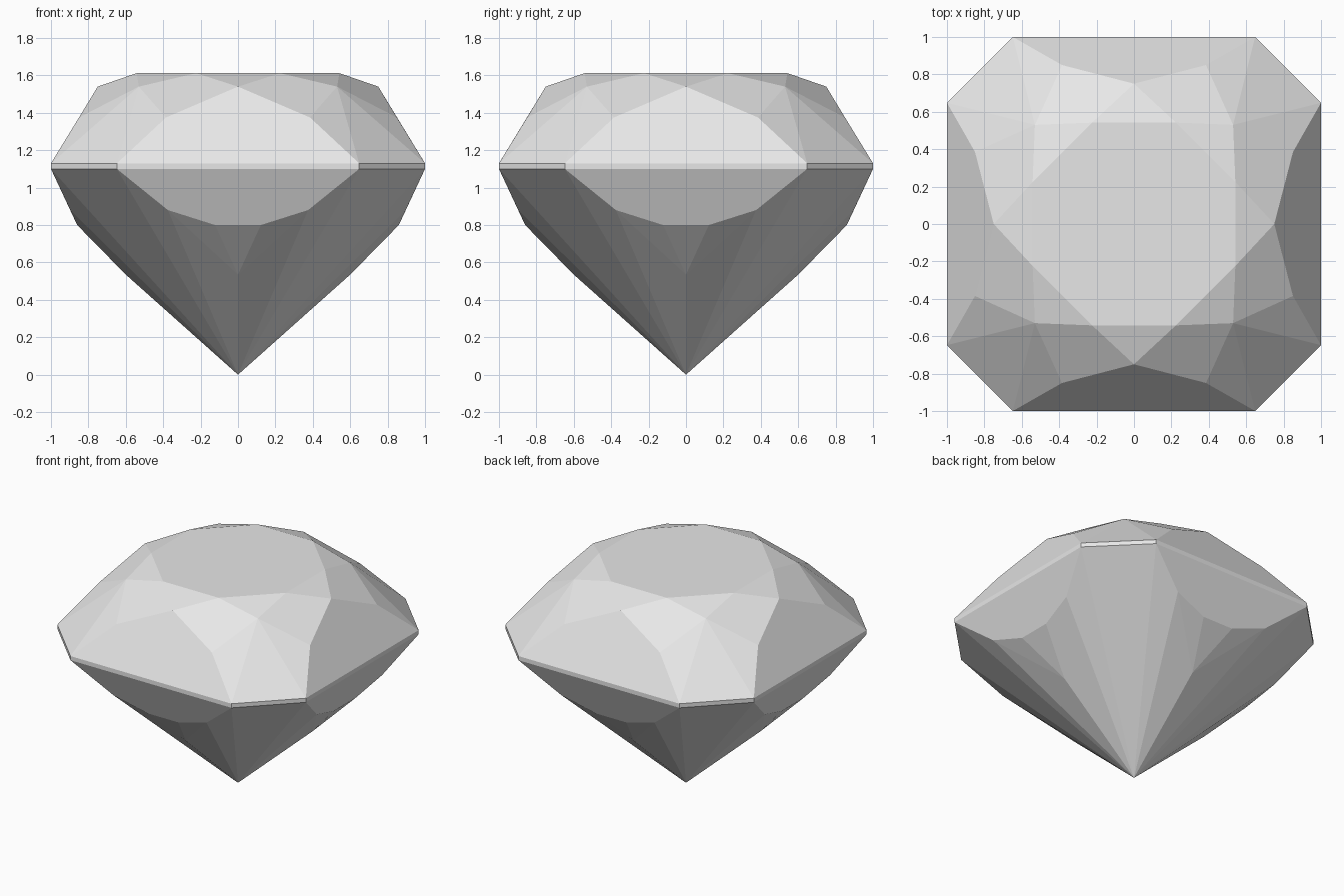
import bpy, bmesh, math

cube = bpy.data.objects.get("Cube")
if cube:
    bpy.data.objects.remove(cube, do_unlink=True)

# One plain grey for the whole stone
grey = bpy.data.materials.new("pale_grey")
grey.use_nodes = True
grey.diffuse_color = (0.8, 0.8, 0.8, 1)
grey.node_tree.nodes["Principled BSDF"].inputs["Base Color"].default_value = (0.8, 0.8, 0.8, 1)

GIRDLE_LOW, GIRDLE_HIGH = 1.10, 1.13


def eightfold(x, y, z):
    """Repeat a point over the square's mirror symmetries."""
    points = set()
    for a, b in ((x, y), (y, x)):
        for sx in (1, -1):
            for sy in (1, -1):
                points.add((a * sx + 0.0, b * sy + 0.0, z))
    return sorted(points)


def faceted_part(name, seeds, open_levels):
    """Wrap flat facets around the points and open the hidden joins."""
    bm = bmesh.new()
    for seed in seeds:
        for point in eightfold(*seed):
            bm.verts.new(point)
    bmesh.ops.convex_hull(bm, input=bm.verts)
    bmesh.ops.dissolve_limit(bm, angle_limit=math.radians(0.6),
                             verts=bm.verts, edges=bm.edges)
    caps = [f for f in bm.faces
            if any(all(abs(v.co.z - z) < 1e-4 for v in f.verts) for z in open_levels)]
    bmesh.ops.delete(bm, geom=caps, context='FACES_ONLY')
    bmesh.ops.recalc_face_normals(bm, faces=bm.faces)
    # Point the facets outward from the middle of the stone
    for f in bm.faces:
        c = f.calc_center_median()
        c.z -= 1.1
        if f.normal.dot(c) < 0:
            f.normal_flip()
    mesh = bpy.data.meshes.new(name)
    bm.to_mesh(mesh)
    bm.free()
    mesh.materials.append(grey)
    obj = bpy.data.objects.new(name, mesh)
    bpy.context.collection.objects.link(obj)
    return obj


# Crown: girdle rim, kite corners, star points and flat table
faceted_part("crown", [
    (0.648, 1.0, GIRDLE_HIGH),
    (0.385, 0.85, 1.375),
    (0.0, 0.75, 1.54),
    (0.53, 0.53, 1.54),
    (0.224, 0.542, 1.612),
], [GIRDLE_HIGH])

# Girdle: thin upright band
faceted_part("girdle", [
    (0.648, 1.0, GIRDLE_LOW),
    (0.648, 1.0, GIRDLE_HIGH),
], [GIRDLE_LOW, GIRDLE_HIGH])

# Pavilion: main side facets, lower halves and pointed tip
faceted_part("pavilion", [
    (0.648, 1.0, GIRDLE_LOW),
    (0.375, 0.897, 0.88),
    (0.122, 0.86, 0.80),
    (0.0, 0.60, 0.535),
    (0.0, 0.0, 0.0),
], [GIRDLE_LOW])
